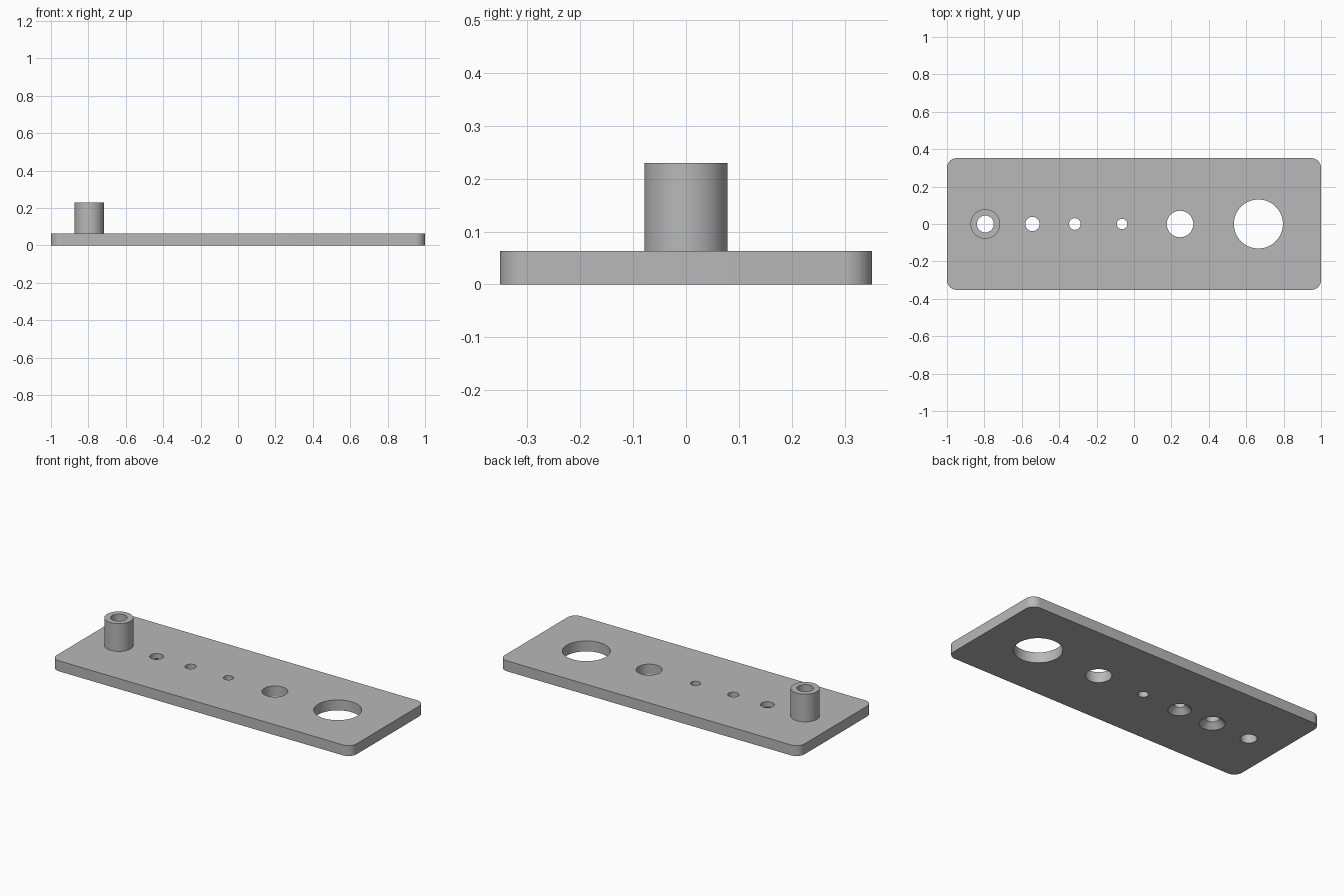
import bpy, bmesh, math

if "Cube" in bpy.data.objects:
    bpy.data.objects.remove(bpy.data.objects["Cube"], do_unlink=True)

LENGTH, WIDTH, THICK, CORNER = 2.0, 0.705, 0.063, 0.053
BOSS_X, BOSS_R, BORE_R, BOSS_TOP = -0.795, 0.079, 0.045, 0.23
SINK = 0.032      # depth of the 45 degree countersinks
SEGMENTS = 64

grey = bpy.data.materials.new("plain grey")
grey.use_nodes = True
grey.diffuse_color = (0.48, 0.48, 0.48, 1)
grey.node_tree.nodes["Principled BSDF"].inputs["Base Color"].default_value = grey.diffuse_color


def add_object(name, bm):
    bmesh.ops.recalc_face_normals(bm, faces=bm.faces)
    mesh = bpy.data.meshes.new(name)
    bm.to_mesh(mesh)
    bm.free()
    mesh.materials.append(grey)
    obj = bpy.data.objects.new(name, mesh)
    bpy.context.collection.objects.link(obj)
    return obj


def revolve(name, profile, x):
    """Spin a profile of (radius, height) points about a vertical axis at x."""
    bm = bmesh.new()
    verts = [bm.verts.new((x + r, 0, z)) for r, z in profile]
    edges = [bm.edges.new(pair) for pair in zip(verts, verts[1:])]
    bmesh.ops.spin(bm, geom=verts + edges, cent=(x, 0, 0), axis=(0, 0, 1),
                   angle=math.tau, steps=SEGMENTS, use_merge=False)
    bmesh.ops.remove_doubles(bm, verts=bm.verts, dist=1e-5)
    return add_object(name, bm)


def hole_cutter(x, radius, countersunk):
    top, low = THICK + 0.05, -0.02
    if countersunk:
        wall = [(radius, SINK), (radius + SINK - low, low)]
    else:
        wall = [(radius, low)]
    return revolve("hole_cutter", [(0, top), (radius, top)] + wall + [(0, low)], x)


def activate(obj):
    bpy.ops.object.select_all(action="DESELECT")
    obj.select_set(True)
    bpy.context.view_layer.objects.active = obj


# Plate: box with rounded vertical corners
bm = bmesh.new()
bmesh.ops.create_cube(bm, size=1)
for v in bm.verts:
    v.co = (v.co.x * LENGTH, v.co.y * WIDTH, (v.co.z + 0.5) * THICK)
uprights = [e for e in bm.edges if abs(e.verts[0].co.z - e.verts[1].co.z) > 0.01]
bmesh.ops.bevel(bm, geom=uprights, offset=CORNER, segments=12, profile=0.5, affect="EDGES")
plate = add_object("base_plate", bm)

# Row of holes: x, radius, countersunk from below
HOLES = [
    (BOSS_X, BORE_R, False),
    (-0.543, 0.038, True),
    (-0.316, 0.031, True),
    (-0.064, 0.028, False),
    (0.246, 0.071, False),
    (0.665, 0.131, False),
]
for hole in HOLES:
    cutter = hole_cutter(*hole)
    cutter.hide_render = True
    cut = plate.modifiers.new("hole", "BOOLEAN")
    cut.operation, cut.solver, cut.object = "DIFFERENCE", "EXACT", cutter
    activate(plate)
    bpy.ops.object.modifier_apply(modifier=cut.name)
    bpy.data.objects.remove(cutter, do_unlink=True)

# Tubular boss standing on the plate, its bore continuing the plate hole
boss = revolve("boss_tube", [(BOSS_R, THICK), (BOSS_R, BOSS_TOP),
                             (BORE_R, BOSS_TOP), (BORE_R, THICK)], BOSS_X)

for obj in (plate, boss):
    activate(obj)
    bpy.ops.object.shade_smooth_by_angle(angle=math.radians(30))
